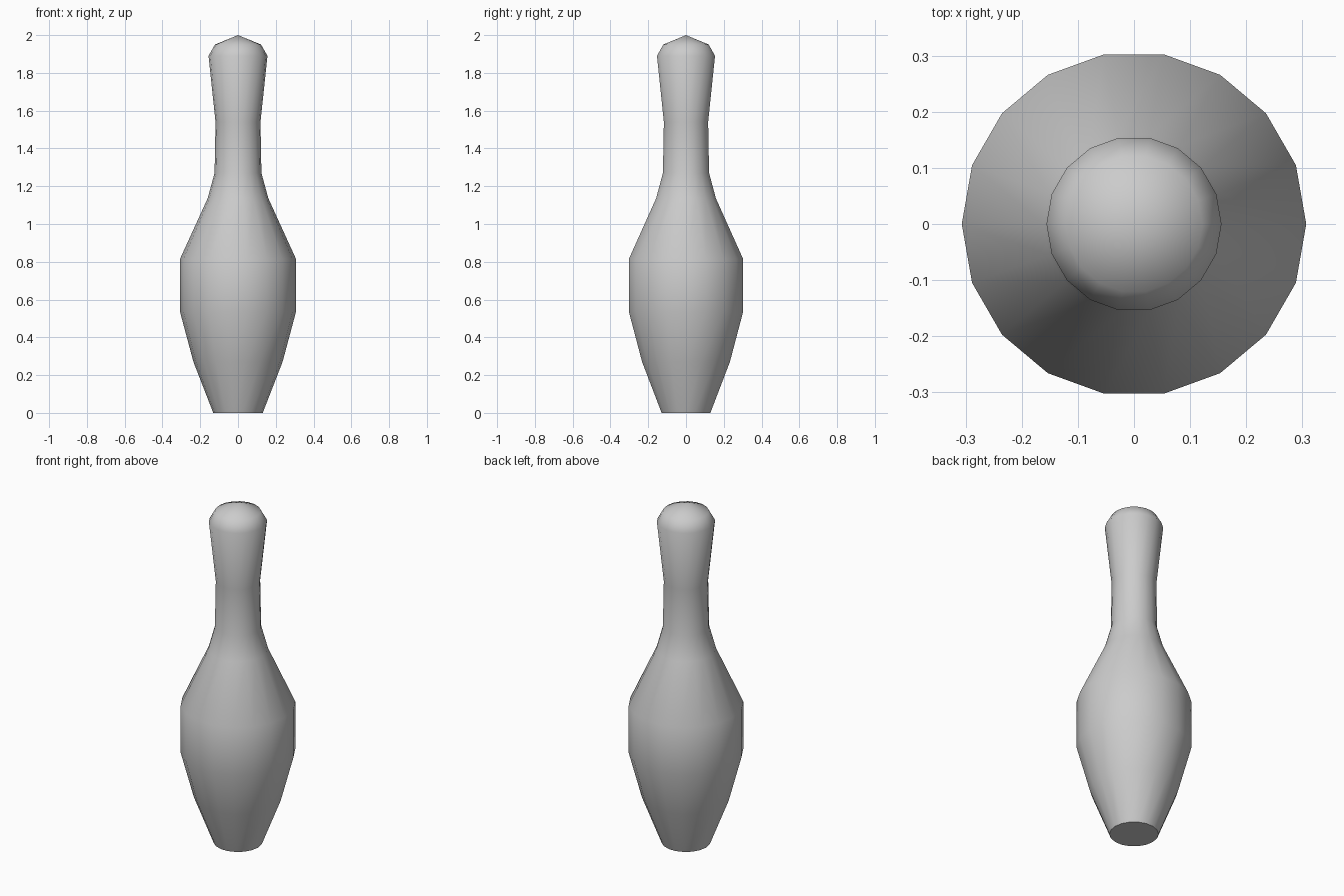
import bpy, bmesh, math

if "Cube" in bpy.data.objects:
    bpy.data.objects.remove(bpy.data.objects["Cube"])

SIDES = 18
# Radius, height of each ring from base to shoulder of the head
PROFILE = [(0.131, 0.0), (0.236, 0.27), (0.307, 0.535), (0.307, 0.815),
           (0.161, 1.135), (0.124, 1.27), (0.119, 1.54),
           (0.156, 1.89), (0.122, 1.95)]

bm = bmesh.new()
# Rings of the turned body
rings = []
for r, z in PROFILE:
    rings.append([bm.verts.new((r * math.cos(2 * math.pi * i / SIDES),
                                r * math.sin(2 * math.pi * i / SIDES), z))
                  for i in range(SIDES)])
for a, b in zip(rings, rings[1:]):
    for i in range(SIDES):
        j = (i + 1) % SIDES
        bm.faces.new((a[i], a[j], b[j], b[i]))
# Pointed crown and flat base
tip = bm.verts.new((0, 0, 2))
for i in range(SIDES):
    bm.faces.new((rings[-1][i], rings[-1][(i + 1) % SIDES], tip))
bm.faces.new(rings[0][::-1])

mesh = bpy.data.meshes.new("pin_body")
bm.to_mesh(mesh)
bm.free()
pin = bpy.data.objects.new("pin_body", mesh)
bpy.context.collection.objects.link(pin)

# Smooth sides, crisp base edge
bpy.context.view_layer.objects.active = pin
pin.select_set(True)
bpy.ops.object.shade_smooth_by_angle(angle=math.radians(50))
